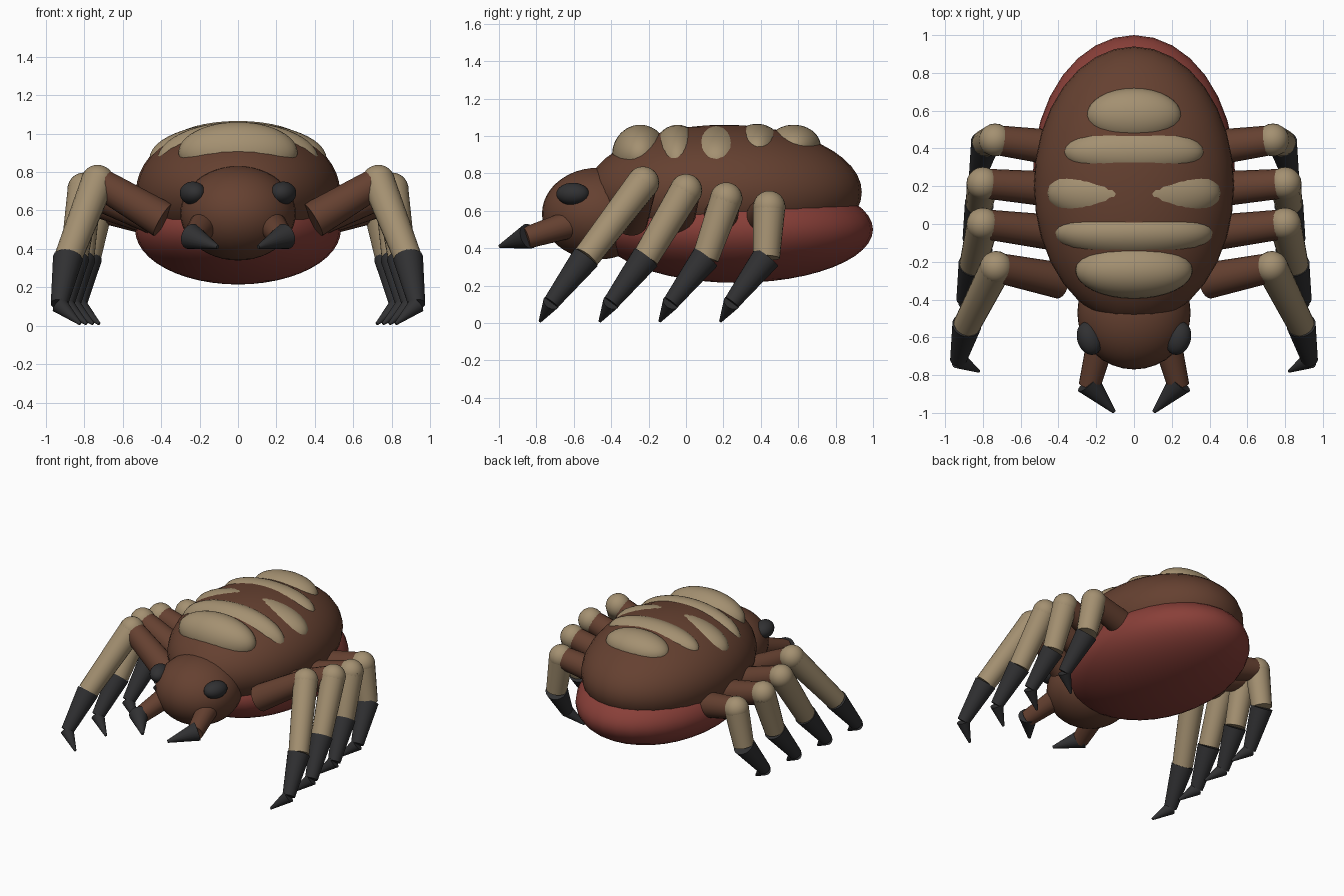
import bpy
import math
from mathutils import Vector

if "Cube" in bpy.data.objects:
    bpy.data.objects.remove(bpy.data.objects["Cube"], do_unlink=True)


def material(name, colour):
    mat = bpy.data.materials.new(name)
    mat.use_nodes = True
    mat.diffuse_color = (*colour, 1)
    bsdf = next(n for n in mat.node_tree.nodes if n.type == "BSDF_PRINCIPLED")
    bsdf.inputs["Base Color"].default_value = (*colour, 1)
    bsdf.inputs["Roughness"].default_value = 0.8
    return mat


BROWN = material("brown", (0.13, 0.052, 0.03))
TAN = material("tan", (0.37, 0.28, 0.165))
RED = material("belly red", (0.25, 0.05, 0.04))
DARK = material("dark grey", (0.03, 0.03, 0.032))


def finish(name, mat):
    obj = bpy.context.object
    obj.name = name
    obj.data.materials.append(mat)
    bpy.ops.object.shade_smooth_by_angle(angle=math.radians(40))
    return obj


def ellipsoid(name, mat, centre, radii, turn=0, segments=32, rings=24):
    bpy.ops.mesh.primitive_uv_sphere_add(segments=segments, ring_count=rings,
                                         radius=1, location=centre)
    obj = bpy.context.object
    obj.scale = radii
    obj.rotation_euler.z = turn
    return finish(name, mat)


def limb(name, mat, start, end, r_start, r_end):
    start, end = Vector(start), Vector(end)
    axis = end - start
    bpy.ops.mesh.primitive_cone_add(vertices=20, radius1=r_start, radius2=r_end,
                                    depth=axis.length, location=(start + end) / 2)
    bpy.context.object.rotation_euler = axis.to_track_quat("Z", "Y").to_euler()
    return finish(name, mat)


# Body masses
ellipsoid("back_shell", BROWN, (0, 0.205, 0.70), (0.53, 0.735, 0.36))
ellipsoid("belly", RED, (0, 0.27, 0.50), (0.535, 0.73, 0.285))
ellipsoid("head", BROWN, (0, -0.47, 0.585), (0.30, 0.30, 0.245))

# Raised bands across the back, front to rear: y, z, radii
bands = [
    (-0.245, 0.90, (0.31, 0.15, 0.16)),
    (-0.045, 0.86, (0.42, 0.15, 0.20)),
    (0.165, 0.87, (0.46, 0.20, 0.187)),
    (0.38, 0.93, (0.37, 0.14, 0.135)),
    (0.575, 0.945, (0.25, 0.145, 0.115)),
]
for i, (y, z, radii) in enumerate(bands):
    ellipsoid(f"back_band_{i + 1}", TAN, (0, y, z), radii)

# Legs, front to rear: knee position, hip y, foot y
legs = [
    ((0.73, -0.23, 0.75), -0.30, -0.78),
    ((0.80, 0.00, 0.71), -0.05, -0.46),
    ((0.80, 0.215, 0.665), 0.18, -0.14),
    ((0.735, 0.445, 0.62), 0.40, 0.185),
]

for side, sx in (("left", 1), ("right", -1)):
    def at(x, y, z):
        return (sx * x, y, z)

    # Eyes and fangs
    ellipsoid(f"{side}_eye", DARK, at(0.235, -0.605, 0.69), (0.066, 0.09, 0.06),
              turn=-sx * 0.3, segments=24, rings=16)
    limb(f"{side}_fang_base", BROWN, at(0.165, -0.58, 0.54),
         at(0.235, -0.855, 0.455), 0.078, 0.058)
    limb(f"{side}_fang_tip", DARK, at(0.245, -0.84, 0.465),
         at(0.105, -0.995, 0.41), 0.068, 0.01)

    for i, (knee, hip_y, foot_y) in enumerate(legs):
        tag = f"{side}_leg_{i + 1}"
        step = 0.033 * i
        knee = at(*knee)
        shin = at(0.885 - step, foot_y + 0.245, 0.35)
        ankle = at(0.93 - step, foot_y + 0.06, 0.11)
        limb(f"{tag}_thigh", BROWN, at(0.39, hip_y, 0.55), knee, 0.096, 0.078)
        ellipsoid(f"{tag}_knee", TAN, knee, (0.087,) * 3, segments=20, rings=14)
        limb(f"{tag}_shin", TAN, knee, shin, 0.086, 0.072)
        limb(f"{tag}_foot", DARK, shin, ankle, 0.078, 0.044)
        limb(f"{tag}_claw", DARK, ankle, at(0.82 - step, foot_y, 0.01), 0.046, 0.008)
